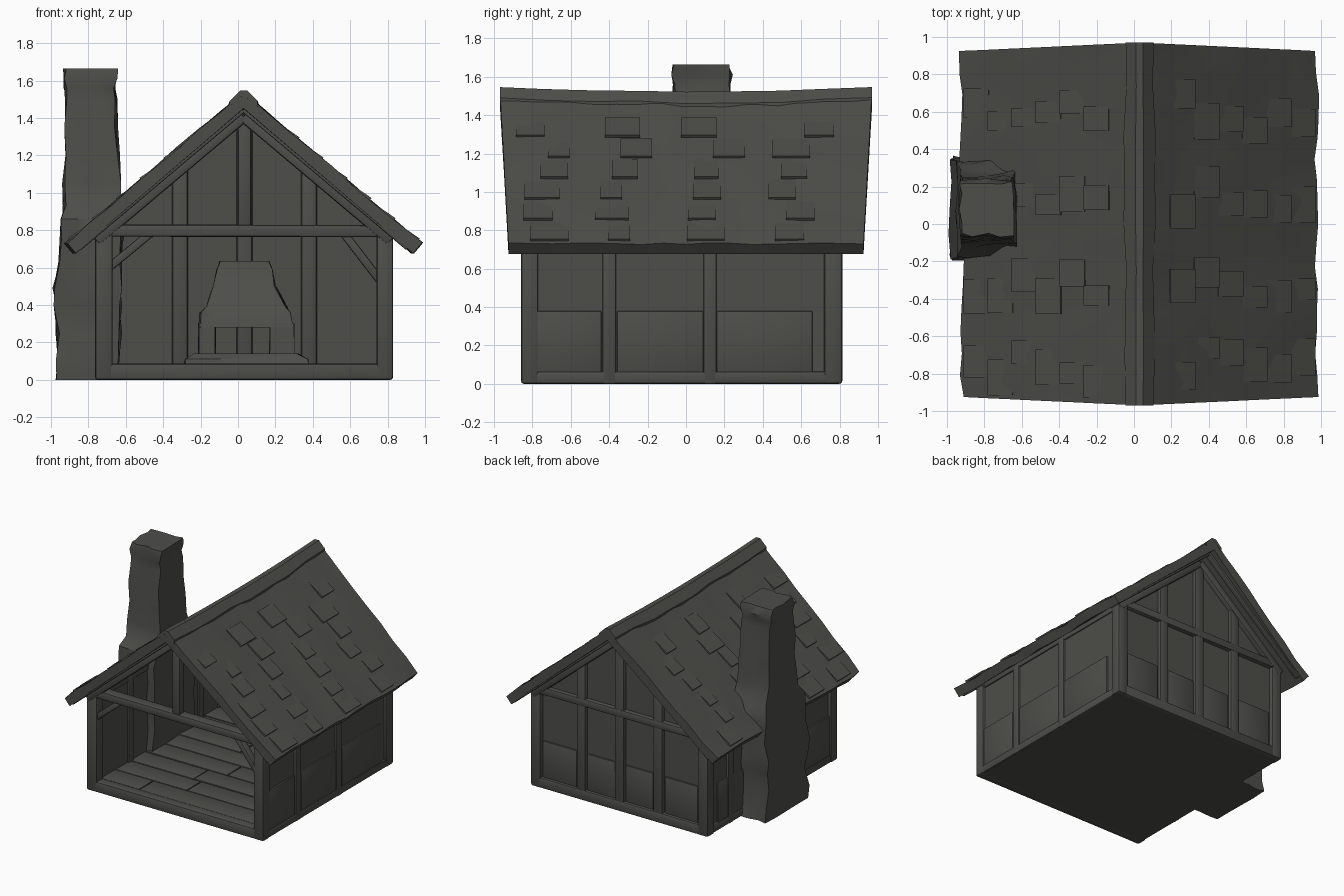
import bpy, bmesh, math, random
from mathutils import Vector, Matrix

if "Cube" in bpy.data.objects:
    bpy.data.objects.remove(bpy.data.objects["Cube"])

random.seed(7)
stone_grey = bpy.data.materials.new("dark_grey")
stone_grey.diffuse_color = (0.075, 0.075, 0.068, 1)
stone_grey.use_nodes = True
stone_grey.node_tree.nodes["Principled BSDF"].inputs["Base Color"].default_value = stone_grey.diffuse_color


def finish(bm, name):
    bmesh.ops.recalc_face_normals(bm, faces=bm.faces)
    me = bpy.data.meshes.new(name)
    bm.to_mesh(me)
    bm.free()
    me.materials.append(stone_grey)
    ob = bpy.data.objects.new(name, me)
    bpy.context.collection.objects.link(ob)
    return ob


def beam(name, p, q, w, d, bevel=0.014):
    """Rounded timber from p to q; w across, d deep."""
    p, q = Vector(p), Vector(q)
    z = (q - p).normalized()
    ref = Vector((0, 1, 0)) if abs(z.y) < 0.9 else Vector((0, 0, 1))
    x = ref.cross(z).normalized()
    y = z.cross(x)
    m = Matrix((x, y, z)).transposed().to_4x4()
    m.translation = (p + q) / 2
    bm = bmesh.new()
    bmesh.ops.create_cube(bm, size=1)
    bmesh.ops.scale(bm, vec=(w, d, (q - p).length), verts=bm.verts)
    if bevel:
        bmesh.ops.bevel(bm, geom=bm.edges[:], offset=bevel, segments=2,
                        profile=0.5, affect='EDGES')
    bm.transform(m)
    return finish(bm, name)


def box(name, x0, x1, y0, y1, z0, z1, bevel=0.0):
    xm, ym = (x0 + x1) / 2, (y0 + y1) / 2
    return beam(name, (xm, ym, z0), (xm, ym, z1), x1 - x0, y1 - y0, bevel)


def loft(name, rings):
    bm = bmesh.new()
    vs = [[bm.verts.new(c) for c in r] for r in rings]
    n = len(vs[0])
    for a, b in zip(vs, vs[1:]):
        for i in range(n):
            bm.faces.new((a[i], a[(i + 1) % n], b[(i + 1) % n], b[i]))
    bm.faces.new(vs[0])
    bm.faces.new(vs[-1][::-1])
    return finish(bm, name)


def stone_stack(name, levels, jitter, n=4):
    """Rough masonry: jittered rectangular rings (z, x0, x1, y0, y1)."""
    rings = []
    for z, x0, x1, y0, y1 in levels:
        c = [Vector((x0, y0, z)), Vector((x1, y0, z)), Vector((x1, y1, z)), Vector((x0, y1, z))]
        ring = []
        for i in range(4):
            for k in range(n):
                v = c[i].lerp(c[(i + 1) % 4], k / n)
                v.x += random.uniform(-jitter, jitter)
                v.y += random.uniform(-jitter, jitter)
                ring.append(v)
        rings.append(ring)
    return loft(name, rings)


# --- Roof: one sagging, uneven chevron slab lofted along y ---
RX, RZ, EZ, HALF, T = 0.03, 1.53, 0.73, 0.95, 0.07
SL = (RZ - EZ) / HALF
NRM = Vector((SL, 1)).normalized()
N, STEPS = 8, 16
rings = []
for j in range(STEPS + 1):
    t = -1 + 2 * j / STEPS
    top, bot = [], []
    for i in range(-N, N + 1):
        u = i / N
        h = 1 - abs(u)
        y = t * (0.925 + 0.045 * h)
        e = random.uniform(-0.007, 0.007)
        x = RX + u * (HALF + (random.uniform(-0.012, 0.012) if h == 0 else 0))
        z = EZ + (RZ - EZ) * h + (0.025 * t * t - 0.012) * h
        nx = NRM.x * (u > 0) - NRM.x * (u < 0)
        drop = T / NRM.y if i == 0 else T * NRM.y
        top.append((x + nx * e, y, z + NRM.y * e))
        bot.append((x - nx * T, y, z - drop))
    rings.append(top + bot[::-1])
loft("roof", rings)

# Ridge cap
rings = []
for j in range(9):
    t = -1 + j / 4
    zt = RZ + 0.022 * t * t + 0.002
    w = 0.078 + random.uniform(-0.008, 0.008)
    rings.append([(RX + s * w * k, t * 0.97, zt - SL * w * abs(k) + o)
                  for s, k, o in ((-1, 1, 0), (-1, .25, .008), (1, .25, .008), (1, 1, 0),
                                  (1, 1, -.03), (1, 0, -.03), (-1, 1, -.03))])
loft("ridge_cap", rings)

# Raised loose shingles scattered over both slopes
for side in (-1, 1):
    for k in range(24):
        row = k % 6
        u = 0.17 + row * 0.135
        y = -0.75 + (k // 6) * 0.45 + random.uniform(-0.1, 0.1)
        L, w = 0.13, random.uniform(0.1, 0.2)
        if side < 0 and u > 0.6 and -0.3 < y < 0.4:
            continue
        z0 = RZ - (RZ - EZ) * u
        a = Vector((RX + side * HALF * u, y, z0 - 0.012))
        b = a + Vector((side * HALF * L, 0, -(RZ - EZ) * L))
        lift = Vector((side * NRM.x, 0, NRM.y)) * 0.016
        beam("shingle", a, b + lift, 0.014, w, 0)

# --- Walls ---
box("right_wall", 0.755, 0.81, -0.82, 0.78, 0, 0.82)
box("left_wall", -0.74, -0.69, -0.82, 0.78, 0, 0.84)
pent = [(-0.74, 0), (0.81, 0), (0.81, 0.82), (RX, 1.47), (-0.74, 0.84)]
loft("back_wall", [[(x, y, z) for x, z in pent] for y in (0.735, 0.78)])

# Bulging lower boards of the side and back walls
for y0, y1 in ((-0.78, -0.44), (-0.36, 0.09), (0.16, 0.66)):
    box("right_lower_board", 0.79, 0.822, y0, y1, 0.06, 0.38, 0.008)
    box("left_lower_board", -0.752, -0.72, y0, y1, 0.06, 0.38, 0.008)
for x0, x1 in ((-0.66, -0.36), (-0.26, -0.01), (0.08, 0.33), (0.43, 0.73)):
    box("back_lower_board", x0, x1, 0.76, 0.792, 0.06, 0.38, 0.008)

# --- Timber frame ---
for y0, y1 in ((-0.86, -0.77), (0.72, 0.815)):
    box("right_corner_post", 0.74, 0.83, y0, y1, 0, 0.82, 0.016)
    box("left_corner_post", -0.765, -0.67, y0, y1, 0, 0.85, 0.016)
for y in (-0.4, 0.125):
    box("right_wall_post", 0.745, 0.826, y - 0.035, y + 0.035, 0, 0.8, 0.01)
for y in (-0.4, 0.5):
    box("left_wall_post", -0.757, -0.675, y - 0.035, y + 0.035, 0, 0.82, 0.01)
for x, top in ((-0.31, 1.16), (0.035, 1.42), (0.38, 1.13)):
    box("back_post", x - 0.042, x + 0.042, 0.715, 0.81, 0, top, 0.014)

# Sills, tie beams, rafters at both gable ends
for end, y in (("front", -0.815), ("back", 0.77)):
    beam(end + "_sill", (-0.7, y, 0.043), (0.77, y, 0.043), 0.086, 0.085)
    beam(end + "_tie_beam", (-0.69, y, 0.798), (0.77, y, 0.795), 0.065, 0.09)
    for s, far in ((-1, 0.79), (1, 0.79)):
        beam(end + "_rafter", (RX, y, 1.41), (RX + s * far, y, 1.41 - SL * far), 0.065, 0.1)
for x in (-0.715, 0.783):
    beam("side_sill", (x, -0.8, 0.033), (x, 0.75, 0.033), 0.085, 0.065)
    beam("wall_plate", (x, -0.8, 0.77), (x, 0.75, 0.77), 0.075, 0.07)
# Front edge bargeboards just under the roof ends
for y in (-0.9, 0.9):
    for s in (-1, 1):
        beam("bargeboard", (RX, y, 1.445), (RX + s * 0.88, y, 1.445 - SL * 0.88), 0.03, 0.05, 0.008)

# King post and corner braces in the open front
box("king_post", 0.0, 0.07, -0.85, -0.785, 0.8, 1.41, 0.012)
beam("left_brace", (-0.69, -0.815, 0.6), (-0.46, -0.815, 0.79), 0.045, 0.06, 0.01)
beam("right_brace", (0.76, -0.815, 0.53), (0.56, -0.815, 0.79), 0.045, 0.06, 0.01)

# --- Floor: base slab with planks running side to side ---
box("floor_base", -0.72, 0.79, -0.8, 0.76, 0, 0.07)
for k in range(8):
    y = -0.775 + k * 0.19
    cut = random.uniform(-0.35, 0.4)
    for x0, x1 in ((-0.69, cut - 0.003), (cut + 0.003, 0.755)):
        box("floor_plank", x0, x1, y, y + 0.184, 0.05, 0.082 + random.uniform(0, 0.006), 0.004)

# --- Chimney on the left wall ---
stone_stack("chimney", [
    (0, -0.975, -0.66, -0.19, 0.36), (0.1, -0.965, -0.64, -0.19, 0.35),
    (0.25, -0.965, -0.63, -0.17, 0.33), (0.4, -0.975, -0.63, -0.17, 0.34),
    (0.49, -0.985, -0.63, -0.18, 0.35), (0.63, -0.95, -0.63, -0.17, 0.33),
    (0.76, -0.945, -0.62, -0.18, 0.34), (0.86, -0.945, -0.62, -0.17, 0.33),
    (0.93, -0.93, -0.625, -0.12, 0.28), (1.05, -0.93, -0.635, -0.1, 0.26),
    (1.2, -0.925, -0.64, -0.09, 0.25), (1.35, -0.925, -0.65, -0.08, 0.24),
    (1.5, -0.92, -0.655, -0.065, 0.225), (1.56, -0.925, -0.66, -0.06, 0.23),
    (1.61, -0.925, -0.65, -0.07, 0.235), (1.665, -0.925, -0.65, -0.06, 0.22)], 0.011)

# --- Fireplace against the back wall, with an open hearth ---
stone_stack("hearth_slab", [(0.07, -0.29, 0.38, 0.36, 0.76), (0.11, -0.28, 0.37, 0.37, 0.76),
                            (0.14, -0.23, 0.32, 0.4, 0.76)], 0.008)
for name, x0, x1 in (("left_jamb", -0.21, -0.12), ("right_jamb", 0.17, 0.3)):
    stone_stack(name, [(0.12, x0, x1, 0.44, 0.76), (0.3, x0, x1, 0.45, 0.76)], 0.004, 3)
stone_stack("fireplace_hood", [
    (0.28, -0.205, 0.295, 0.44, 0.76), (0.36, -0.2, 0.275, 0.45, 0.76),
    (0.39, -0.165, 0.26, 0.48, 0.76), (0.5, -0.13, 0.2, 0.54, 0.76),
    (0.59, -0.11, 0.18, 0.57, 0.76), (0.635, -0.1, 0.165, 0.58, 0.76)], 0.007)

# Smooth shading with sharp corners kept
for ob in bpy.context.collection.objects:
    ob.select_set(True)
    bpy.context.view_layer.objects.active = ob
bpy.ops.object.shade_smooth_by_angle(angle=math.radians(35))
